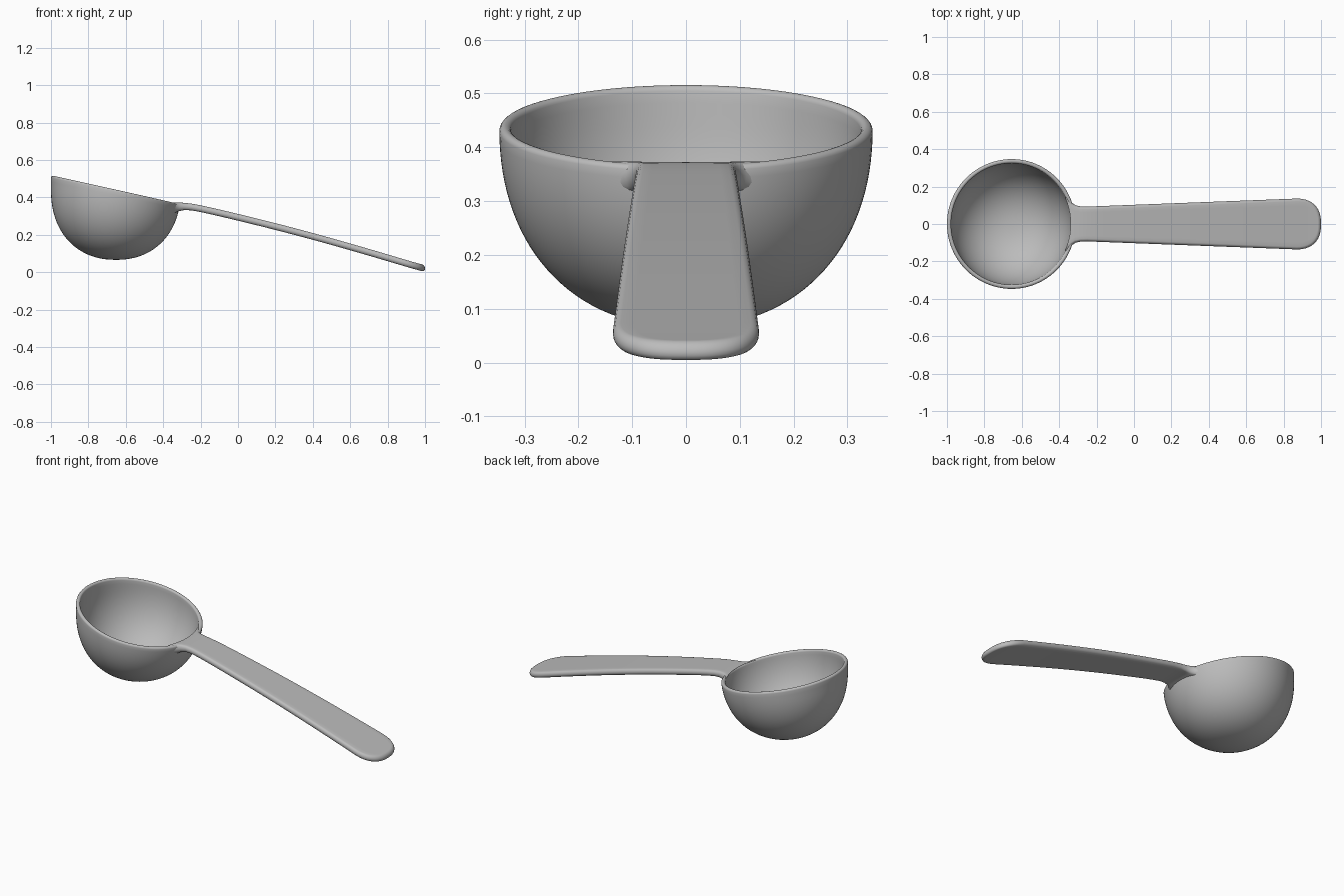
import bpy, bmesh, math
from mathutils import Vector

cube = bpy.data.objects.get("Cube")
if cube:
    bpy.data.objects.remove(cube)

grey = bpy.data.materials.new("grey")
grey.use_nodes = True
grey.diffuse_color = (0.5, 0.5, 0.5, 1)
grey.node_tree.nodes["Principled BSDF"].inputs["Base Color"].default_value = (0.5, 0.5, 0.5, 1)

RADIUS, DEPTH, WALL = 0.347, 0.375, 0.022
CENTRE_X, CENTRE_Z = -0.653, 0.441
HALF = WALL / 2


def make_object(name, bm):
    bmesh.ops.recalc_face_normals(bm, faces=bm.faces)
    mesh = bpy.data.meshes.new(name)
    bm.to_mesh(mesh)
    bm.free()
    mesh.materials.append(grey)
    obj = bpy.data.objects.new(name, mesh)
    bpy.context.collection.objects.link(obj)
    bpy.ops.object.select_all(action='DESELECT')
    obj.select_set(True)
    bpy.context.view_layer.objects.active = obj
    bpy.ops.object.shade_smooth_by_angle(angle=math.radians(40))


# Bowl: upright round cup whose rounded rim lies on a sloping plane
def wall_radius(z, inset):
    drop = min(1, max(0, (CENTRE_Z - z) / (DEPTH - inset)))
    return (RADIUS - inset) * (1 - drop ** 2.2) ** (1 / 2.2)


def wall_profile(rim_z, inset, steps=30):
    bottom = CENTRE_Z - DEPTH + inset
    heights = [bottom + (rim_z - bottom) * (1 - math.cos(math.pi / 2 * i / steps))
               for i in range(1, steps + 1)]
    return [(wall_radius(z, inset), z) for z in heights]


def bowl_profile(angle):
    rim_z = CENTRE_Z - 0.215 * RADIUS * math.cos(angle) - HALF
    middle = (wall_radius(rim_z, 0) + wall_radius(rim_z, WALL)) / 2
    half = wall_radius(rim_z, 0) - middle
    rim = [(middle + half * math.cos(a), rim_z + HALF * math.sin(a))
           for a in (math.pi * i / 8 for i in range(1, 8))]
    return wall_profile(rim_z, 0) + rim + wall_profile(rim_z, WALL)[::-1]


bm = bmesh.new()
segments = 96
columns = []
for s in range(segments):
    angle = math.tau * s / segments
    columns.append([bm.verts.new((CENTRE_X + r * math.cos(angle), r * math.sin(angle), z))
                    for r, z in bowl_profile(angle)])
poles = [bm.verts.new((CENTRE_X, 0, CENTRE_Z - DEPTH + inset)) for inset in (0, WALL)]
for s in range(segments):
    a, b = columns[s - 1], columns[s]
    for i in range(len(a) - 1):
        bm.faces.new((a[i], b[i], b[i + 1], a[i + 1]))
    bm.faces.new((poles[0], b[0], a[0]))
    bm.faces.new((poles[1], a[-1], b[-1]))
make_object("bowl", bm)


# Handle: flat tapered strip with rounded edges that slopes down from the rim
def top_height(x):
    # level beside the rim, easing into a nearly straight slope
    d = x + 0.265
    run = (d + math.sqrt(d * d + 0.0025)) / 2
    return 0.375 - 0.267 * run + 0.012 * math.sin(math.pi * max(0, min(1, d / 1.2)))


def thickness(x):
    return 0.036 + 0.02 * max(0, min(1, (-0.26 - x) / 0.08)) ** 2


side = [(-0.355, 0.15), (-0.342, 0.128), (-0.33, 0.112), (-0.312, 0.1), (-0.285, 0.094), (-0.25, 0.093)]
side += [(-0.25 + 1.12 * i / 24, 0.093 + 0.043 * i / 24) for i in range(1, 25)]
side += [(0.87 + 0.13 * math.sin(a) ** 0.9, 0.136 * math.cos(a) ** 0.8)
         for a in (math.radians(86) * i / 14 for i in range(1, 15))]
outline = [Vector((x, -y)) for x, y in side] + [Vector((x, y)) for x, y in reversed(side)]
count = len(outline)


def inset_point(i, amount):
    d = outline[min(i + 1, count - 1)] - outline[max(i - 1, 0)]
    return outline[i] + Vector((-d.y, d.x)).normalized() * amount


bm = bmesh.new()
rings = []
for k in range(9):
    a = math.pi * k / 8
    ring = []
    for i in range(count):
        p = inset_point(i, 0.015 * (1 - math.sin(a)))
        z = top_height(p.x) - thickness(p.x) * (1 - math.cos(a)) / 2
        ring.append(bm.verts.new((p.x, p.y, z)))
    rings.append(ring)
for upper, lower in zip(rings, rings[1:]):
    for i in range(count - 1):
        bm.faces.new((upper[i], upper[i + 1], lower[i + 1], lower[i]))

# Broad handle faces, curved at the neck to follow the bowl wall
SPANS = 10
for ring, depth in ((rings[0], 0), (rings[-1], 1)):
    rows = []
    for i in range(count // 2):
        start, end = ring[i], ring[count - 1 - i]
        row = [start]
        for j in range(1, SPANS):
            y = end.co.y * (2 * j / SPANS - 1)
            bend = max(0, min(1, (-0.2 - start.co.x) / 0.15))
            x = start.co.x + bend * (end.co.y ** 2 - y ** 2) / (2 * RADIUS)
            z = top_height(x) - depth * thickness(x)
            row.append(bm.verts.new((x, y, z)))
        rows.append(row + [end])
    for near, far in zip(rows, rows[1:]):
        for j in range(SPANS):
            bm.faces.new((near[j], near[j + 1], far[j + 1], far[j]))
    tip = rows[-1]
    bm.faces.new(tip) if (tip[1].co - tip[0].co).cross(tip[2].co - tip[0].co).length > 1e-9 else None
make_object("handle", bm)
